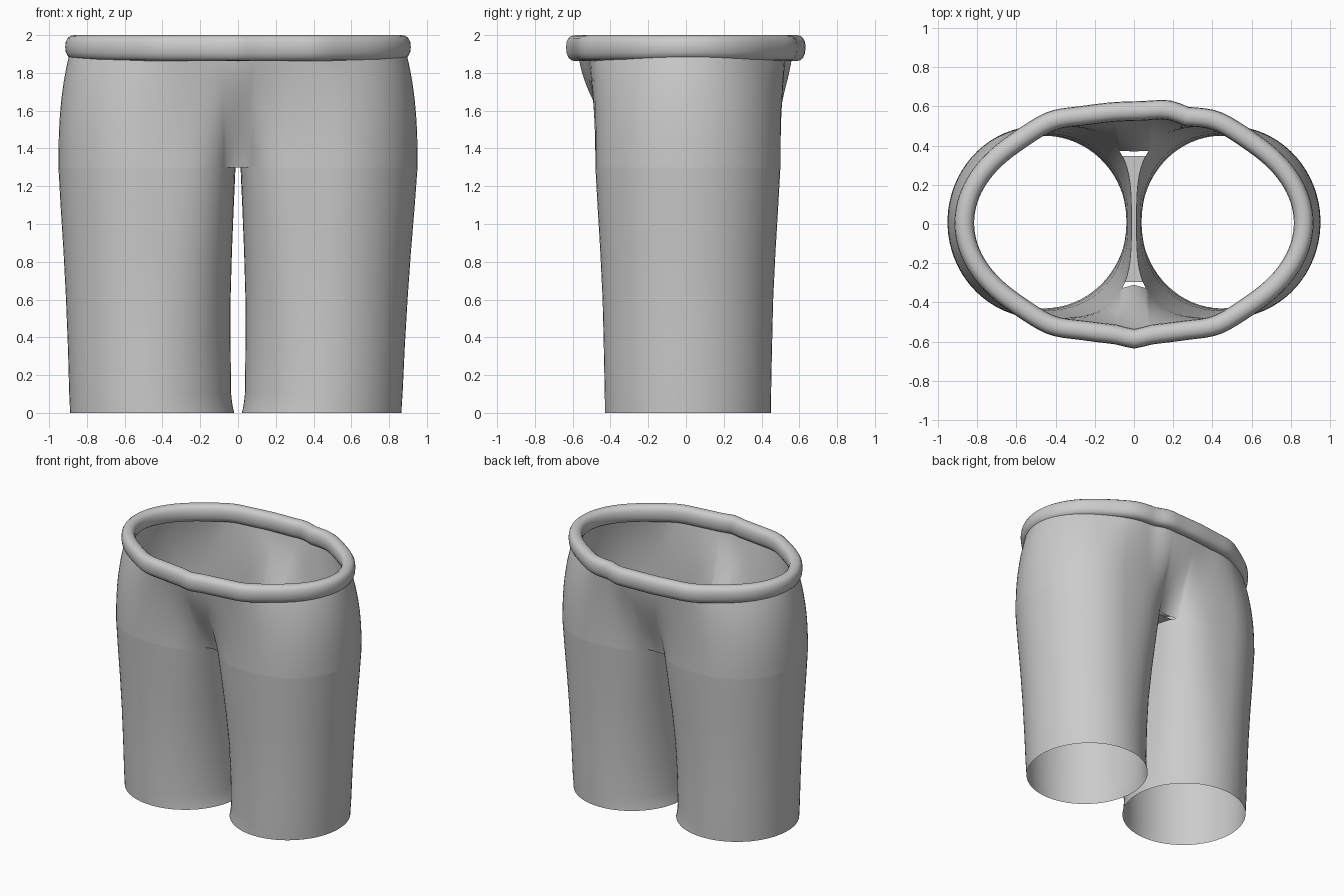
import bpy, bmesh, math
from math import sin, cos, pi

cube = bpy.data.objects.get("Cube")
if cube:
    bpy.data.objects.remove(cube)

# One grey cloth colour
cloth = bpy.data.materials.new("grey cloth")
cloth.use_nodes = True
GREY = (0.6, 0.6, 0.6, 1)
cloth.diffuse_color = GREY
cloth.node_tree.nodes["Principled BSDF"].inputs["Base Color"].default_value = GREY

CROTCH, SEAM_TOP = 1.3, 1.93
SEGMENTS = 72
FRONT_CUT, BACK_CUT = -0.31, 0.37


def make_object(name, bm):
    bmesh.ops.recalc_face_normals(bm, faces=bm.faces)
    mesh = bpy.data.meshes.new(name)
    bm.to_mesh(mesh)
    bm.free()
    mesh.materials.append(cloth)
    mesh.shade_smooth()
    obj = bpy.data.objects.new(name, mesh)
    bpy.context.collection.objects.link(obj)
    return obj


def loft(bm, rings, close=False):
    rows = [[bm.verts.new(p) for p in ring] for ring in rings]
    pairs = list(zip(rows, rows[1:]))
    if close:
        pairs.append((rows[-1], rows[0]))
    for low, high in pairs:
        for i in range(len(low)):
            j = (i + 1) % len(low)
            bm.faces.new((low[i], low[j], high[j], high[i]))


def blend(a, b, t):
    return a + (b - a) * t


# Leg profile: height, centre x, half width, half depth
PROFILE = [(0, .455, .435, .44), (.04, .46, .431, .44), (.1, .465, .429, .441),
           (.35, .47, .431, .446), (.6, .475, .436, .452), (.85, .478, .446, .464),
           (1.1, .481, .459, .479), (CROTCH, .482, .469, .49)]


def leg_ring(side, row):
    z, centre, rx, ry = row
    t = z / CROTCH
    trim = 0.012 * (1 - t) if side > 0 else 0
    ring = []
    for k in range(SEGMENTS):
        a = -pi + 2 * pi * (k + 0.5) / SEGMENTS
        # the inner half flattens towards the crotch
        power = 2 / (2 + 1.3 * t * t) if cos(a) < 0 else 1
        x = math.copysign(abs(cos(a)) ** power, cos(a))
        y = math.copysign(abs(sin(a)) ** power, sin(a))
        ring.append((side * (centre - trim + x * (rx - trim)), 0.01 + ry * y, z))
    return ring


for name, side in (("left_leg", 1), ("right_leg", -1)):
    bm = bmesh.new()
    loft(bm, [leg_ring(side, row) for row in PROFILE])
    make_object(name, bm)


# Waist outline, gently rippled, with a small point at the front centre
def waist_point(a, rx, ry):
    x, y = rx * cos(a), ry * sin(a)
    ripple = -0.022 * math.exp(-((abs(x) - 0.42) / 0.12) ** 2)
    if y < 0:
        ripple += 0.02 * math.exp(-(x / 0.06) ** 2)
    else:
        ripple += 0.018 * math.exp(-((x - 0.17) / 0.09) ** 2)
    return x, y + math.copysign(ripple, y) + 0.005


# Hips: the joined leg outline blends up into the waist oval
def is_inner(p):
    return abs(p[0]) < 0.2 and FRONT_CUT < p[1] < BACK_CUT


top_left = leg_ring(1, PROFILE[-1])
half = [p for p in top_left if not is_inner(p)]
outline = half + [(0, BACK_CUT, CROTCH)]
outline += [(-x, y, z) for x, y, z in reversed(half)] + [(0, FRONT_CUT, CROTCH)]

STEPS = 16
rings = []
for s in range(STEPS + 1):
    t = s / STEPS
    ring = []
    for x, y, z in outline:
        wx, wy = waist_point(math.atan2(y / 0.56, x / 0.95), 0.885, 0.555)
        near = math.exp(-(x / 0.2) ** 2)
        soft = t * t * (3 - 2 * t)
        w = blend(t ** 2.0, blend(soft, 1 - (1 - t) ** 2, 0.5), near)
        ring.append((blend(x, wx, t ** 2.6), blend(y, wy, w), blend(CROTCH, SEAM_TOP, t)))
    rings.append(ring)
bm = bmesh.new()
loft(bm, rings)
make_object("hips", bm)

# Crotch strip joining the inner legs
bm = bmesh.new()
inner = sorted((p for p in top_left if is_inner(p)), key=lambda p: p[1])
rows = [[bm.verts.new((s * x, y, z)) for s in (-1, 1)] for x, y, z in inner]
for a, b in zip(rows, rows[1:]):
    bm.faces.new((a[0], a[1], b[1], b[0]))
make_object("crotch_strip", bm)

# Rolled waistband
bm = bmesh.new()
rings = []
for k in range(120):
    a = 2 * pi * k / 120
    x, y = waist_point(a, 0.865, 0.57)
    nx, ny = cos(a) / 0.865, sin(a) / 0.57
    length = math.hypot(nx, ny)
    nx, ny = nx / length, ny / length
    drop = 0.006 * abs(sin(a))
    ring = []
    for j in range(16):
        b = 2 * pi * j / 16
        out = 0.05 * math.copysign(abs(cos(b)) ** 0.85, cos(b))
        up = math.copysign(abs(sin(b)) ** 0.85, sin(b))
        z = 1.937 + up * 0.063 - (drop * 2 if up < 0 else 0) * abs(up)
        ring.append((x + nx * out, y + ny * out, z))
    rings.append(ring)
loft(bm, rings, close=True)
make_object("waistband", bm)
